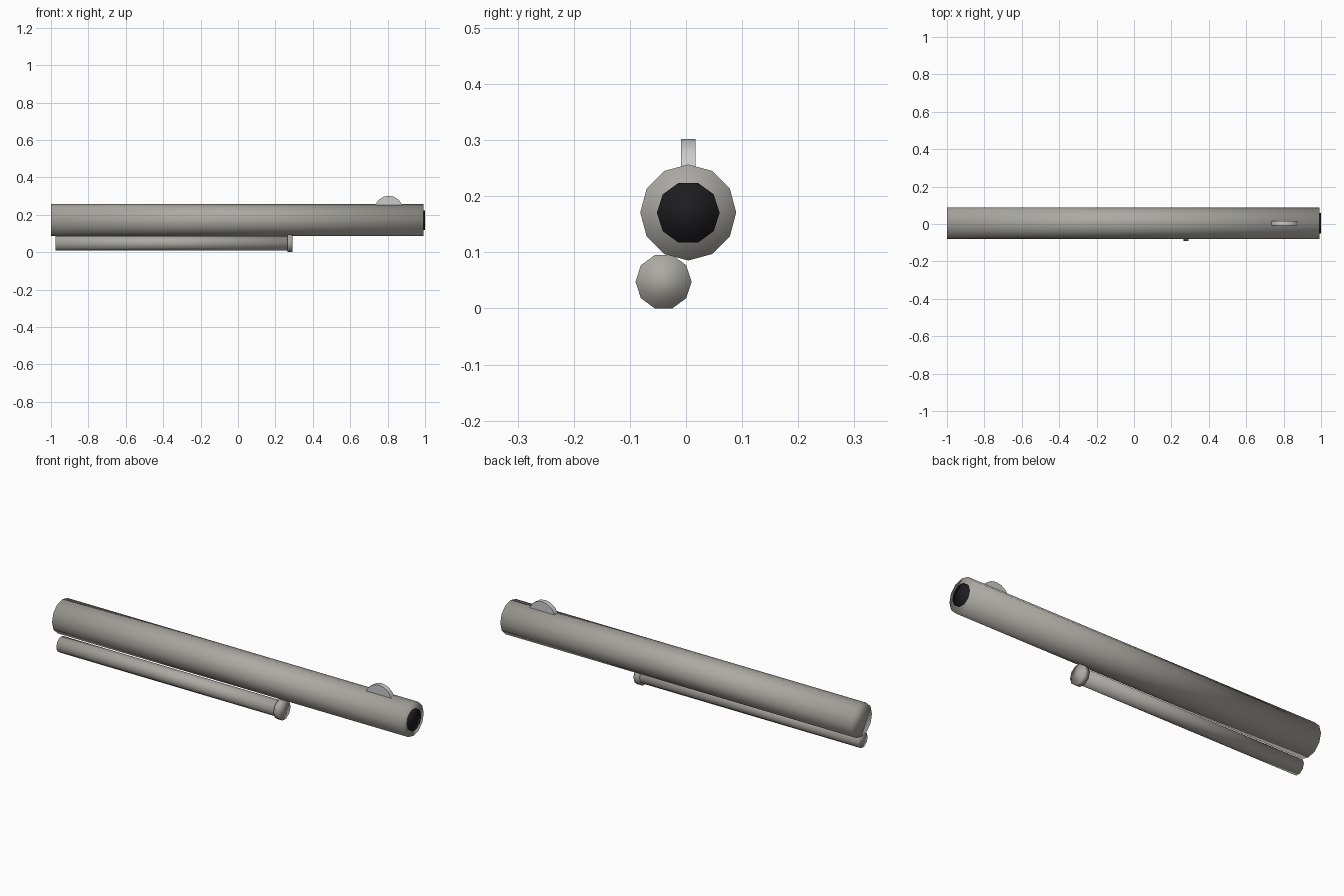
import bpy
from math import pi
from mathutils import Matrix

if "Cube" in bpy.data.objects:
    bpy.data.objects.remove(bpy.data.objects["Cube"])


def colour(name, r, g, b):
    mat = bpy.data.materials.new(name)
    mat.diffuse_color = (r, g, b, 1)
    mat.use_nodes = True
    mat.node_tree.nodes["Principled BSDF"].inputs["Base Color"].default_value = mat.diffuse_color
    return mat


dark = colour("dark_bore", 0.012, 0.012, 0.014)
gunmetal = colour("warm_grey_metal", 0.41, 0.40, 0.365)
pale = colour("sight_metal", 0.53, 0.53, 0.52)


def rod(name, x0, x1, y, z, radius, sides, mat):
    """Smooth capped cylinder along x with one corner pointing along +y."""
    bpy.ops.mesh.primitive_cylinder_add(vertices=sides, radius=radius, depth=x1 - x0)
    ob = bpy.context.object
    ob.name = name
    ob.data.transform(Matrix.Rotation(pi / 2, 4, 'Y'))
    ob.location = ((x0 + x1) / 2, y, z)
    ob.data.materials.append(mat)
    bpy.ops.object.shade_smooth()
    return ob


# Main barrel and its dark muzzle opening
rod("barrel", -1.0, 0.993, 0.004, 0.171, 0.0855, 12, gunmetal)
rod("muzzle_bore", 0.96, 1.0, 0.004, 0.1705, 0.056, 10, dark)

# Lower tube with its wider end cap
rod("lower_tube", -0.977, 0.27, -0.04, 0.0476, 0.04, 10, gunmetal)
rod("tube_end_cap", 0.264, 0.292, -0.04, 0.0476, 0.05, 10, gunmetal)

# Front sight: thin upright disc half sunk in the barrel
bpy.ops.mesh.primitive_cylinder_add(vertices=16, radius=0.077, depth=0.025)
sight = bpy.context.object
sight.name = "front_sight"
sight.data.transform(Matrix.Rotation(pi / 2, 4, 'X'))
sight.location = (0.806, 0.004, 0.225)
sight.data.materials.append(pale)
bpy.ops.object.shade_smooth_by_angle()
